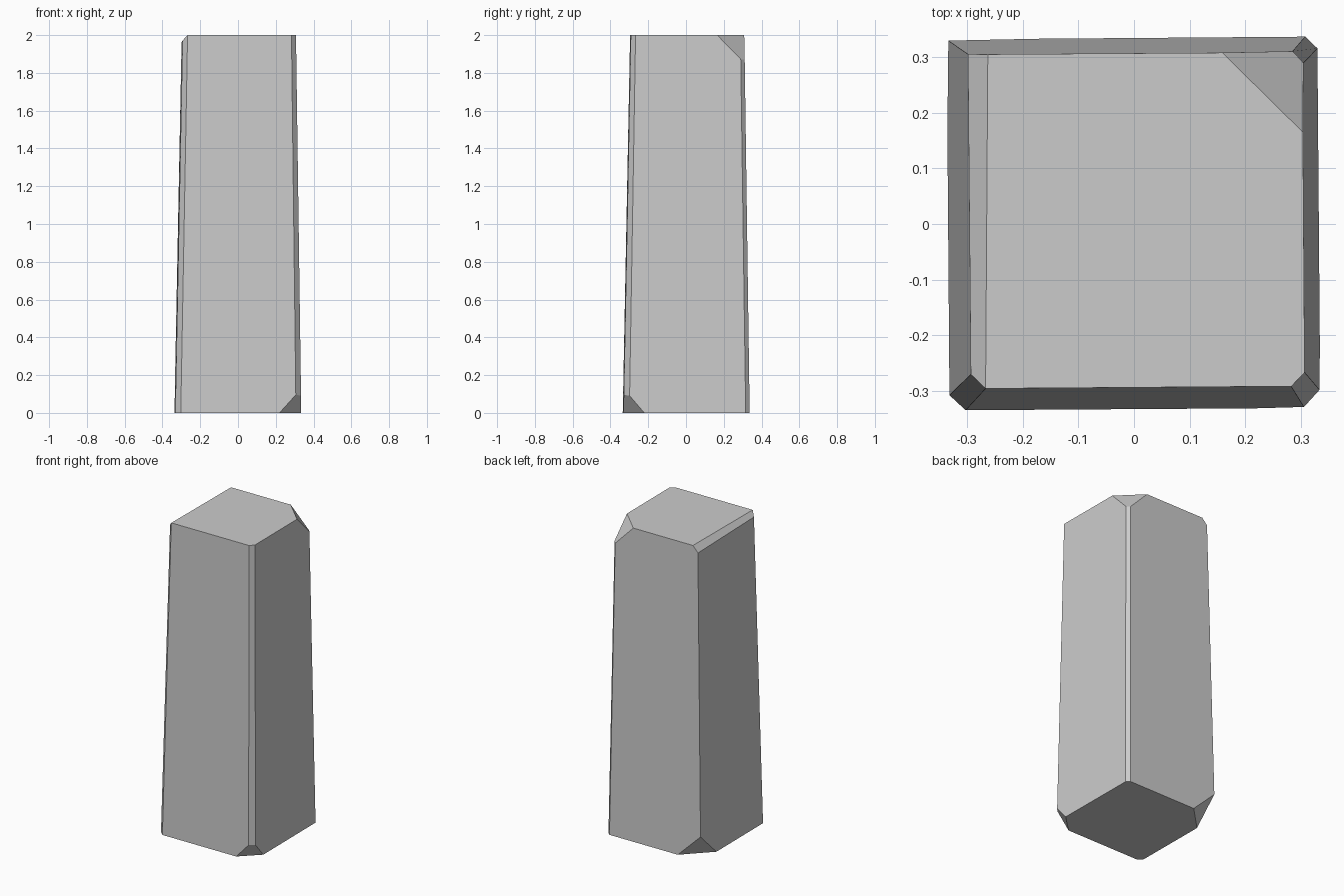
import bpy
import bmesh
from mathutils import Vector

default = bpy.data.objects.get("Cube")
if default:
    bpy.data.objects.remove(default, do_unlink=True)


def make_material(name, color):
    mat = bpy.data.materials.new(name)
    mat.use_nodes = True
    mat.diffuse_color = color
    mat.node_tree.nodes["Principled BSDF"].inputs["Base Color"].default_value = color
    return mat


def slice_off(bm, a, b, c):
    """Cut along the plane through a, b and c, drop the outer piece and cap the cut."""
    a, b, c = Vector(a), Vector(b), Vector(c)
    normal = (b - a).cross(c - a).normalized()
    if normal.dot(a - Vector((0, 0, 1))) < 0:
        normal.negate()
    cut = bmesh.ops.bisect_plane(
        bm, geom=bm.verts[:] + bm.edges[:] + bm.faces[:], dist=1e-5,
        plane_co=a, plane_no=normal, clear_outer=True)
    rim = [e for e in cut["geom_cut"]
           if isinstance(e, bmesh.types.BMEdge) and e.is_boundary]
    bmesh.ops.contextual_create(bm, geom=rim)


# Outlines of the post, counter-clockwise: three corners bevelled, one left sharp
base = [(-0.337, 0.332), (-0.332, -0.308), (-0.303, -0.335), (0.307, -0.331),
        (0.335, -0.30), (0.33, 0.316), (0.308, 0.337)]
top = [(-0.298, 0.305), (-0.293, -0.27), (-0.267, -0.296), (0.283, -0.292),
       (0.307, -0.267), (0.303, 0.288), (0.284, 0.309)]

# Tapered post body
bm = bmesh.new()
low = [bm.verts.new((x, y, 0)) for x, y in base]
high = [bm.verts.new((x, y, 2)) for x, y in top]
bm.faces.new(low[::-1])
bm.faces.new(high)
for i in range(len(low)):
    j = (i + 1) % len(low)
    bm.faces.new((low[i], low[j], high[j], high[i]))

# Chipped top edge, top corner and two bottom corners
slice_off(bm, (-0.267, -0.296, 2), (-0.263, 0.305, 2), (-0.298, 0.305, 1.962))
slice_off(bm, (0.16, 0.307, 2), (0.304, 0.165, 2), (0.296, 0.301, 1.87))
slice_off(bm, (0.22, -0.331, 0), (0.335, -0.22, 0), (0.32, -0.315, 0.095))
slice_off(bm, (-0.175, 0.333, 0), (-0.336, 0.17, 0), (-0.334, 0.33, 0.155))
bmesh.ops.recalc_face_normals(bm, faces=bm.faces[:])

mesh = bpy.data.meshes.new("stone_post")
bm.to_mesh(mesh)
bm.free()
mesh.materials.append(make_material("stone_grey", (0.6, 0.6, 0.6, 1)))
post = bpy.data.objects.new("stone_post", mesh)
bpy.context.collection.objects.link(post)
